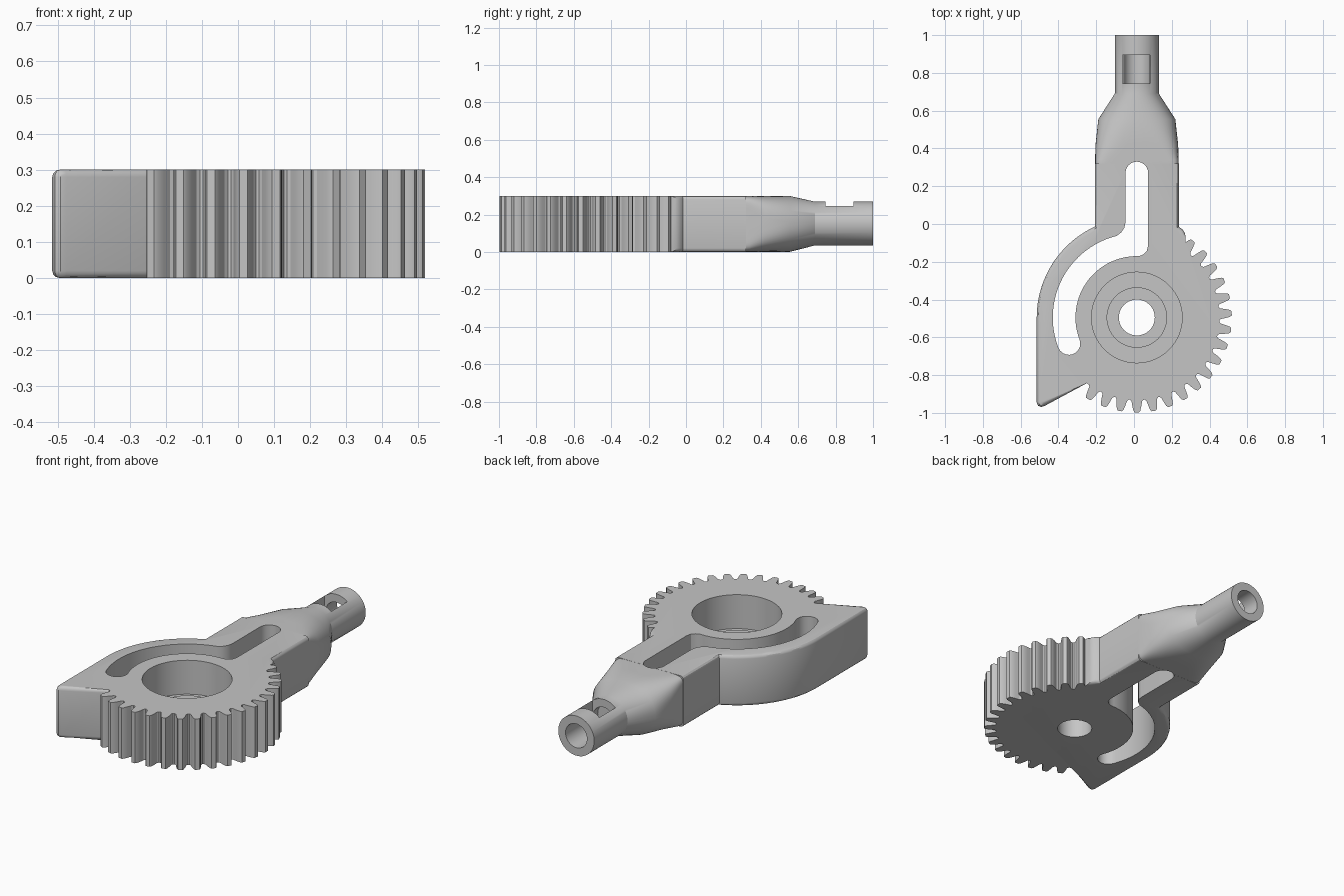
import bpy, bmesh, math
from mathutils import Matrix, Vector

if "Cube" in bpy.data.objects:
    bpy.data.objects.remove(bpy.data.objects["Cube"], do_unlink=True)

CX, CY, H = 0.015, -0.495, 0.30      # gear centre and plate thickness
TEETH = 35

grey = bpy.data.materials.new("light_grey")
grey.use_nodes = True
colour = (0.56, 0.56, 0.56, 1)
grey.diffuse_color = colour
grey.node_tree.nodes["Principled BSDF"].inputs["Base Color"].default_value = colour


def polar(r, deg):
    a = math.radians(deg)
    return (CX + r * math.cos(a), CY + r * math.sin(a))


def arc(r, start, end, steps):
    return [polar(r, start + (end - start) * i / steps) for i in range(steps + 1)]


def finish(bm, name):
    bmesh.ops.recalc_face_normals(bm, faces=bm.faces[:])
    mesh = bpy.data.meshes.new(name)
    bm.to_mesh(mesh)
    bm.free()
    mesh.materials.append(grey)
    ob = bpy.data.objects.new(name, mesh)
    bpy.context.collection.objects.link(ob)
    return ob


def prism(outline, z0, z1):
    bm = bmesh.new()
    face = bm.faces.new([bm.verts.new((x, y, z0)) for x, y in outline])
    top = bmesh.ops.extrude_face_region(bm, geom=[face])
    verts = [g for g in top["geom"] if isinstance(g, bmesh.types.BMVert)]
    bmesh.ops.translate(bm, verts=verts, vec=(0, 0, z1 - z0))
    return bm


def loft(rings):
    bm = bmesh.new()
    rows = [[bm.verts.new(p) for p in ring] for ring in rings]
    n = len(rows[0])
    for a, b in zip(rows, rows[1:]):
        for i in range(n):
            bm.faces.new((a[i], a[(i + 1) % n], b[(i + 1) % n], b[i]))
    bm.faces.new(rows[0])
    bm.faces.new(rows[-1])
    return bm


def combine(target, other, operation):
    mod = target.modifiers.new("combine", 'BOOLEAN')
    mod.operation, mod.object, mod.solver = operation, other, 'EXACT'
    bpy.ops.object.select_all(action='DESELECT')
    bpy.context.view_layer.objects.active = target
    target.select_set(True)
    bpy.ops.object.modifier_apply(modifier=mod.name)
    bpy.data.objects.remove(other, do_unlink=True)


# Plate outline: arm, curved shoulder, pointed stop, then the toothed rim
tooth = [(0.437, -4.6), (0.445, -3.6), (0.47, -2.9), (0.494, -2.1), (0.503, -1.3)]
tooth += [(r, -a) for r, a in reversed(tooth)]
outline = [(CX + 0.222, -0.015), (CX + 0.222, 0.32), (CX - 0.222, 0.32)]
outline += arc(0.53, 114.8, 180, 24)
outline += [(-0.515, -0.945), (-0.508, -0.962), (-0.492, -0.969), (-0.475, -0.964),
            (-0.25, -0.843)]
for k in range(-3, 15):
    middle = 270 + k * 360 / TEETH
    profile = tooth if k < 14 else tooth[:7]
    outline += [polar(r, middle + a) for r, a in profile]
outline += [polar(0.475, 417), polar(0.512, 420), polar(0.525, 422.5)]
bm = prism(outline, 0, H)

# Round the rims of the smooth part, leaving the gear teeth sharp
rim = []
for e in bm.edges:
    mid = (e.verts[0].co + e.verts[1].co) / 2
    level = abs(e.verts[0].co.z - e.verts[1].co.z) < 0.001
    if level and math.hypot(mid.x - CX, mid.y - CY) > 0.515 and mid.y < 0.31:
        rim.append(e)
bmesh.ops.bevel(bm, geom=rim, offset=0.02, segments=3, profile=0.5, affect='EDGES')
lever = finish(bm, "geared_lever")

# Neck: rounded block blending into the round socket (y, half width, half height, squareness)
sections = [(0.25, 0.221, 0.1495, 14), (0.34, 0.221, 0.1495, 9), (0.42, 0.219, 0.1495, 4),
            (0.555, 0.204, 0.1495, 2.3), (0.69, 0.117, 0.117, 2), (1.0, 0.117, 0.117, 2)]
SIDES = 64
rings = []
for y, a, b, power in sections:
    ring = []
    for i in range(SIDES):
        t = 2 * math.pi * (i + 0.5) / SIDES
        c, s = math.cos(t), math.sin(t)
        ring.append((CX + a * math.copysign(abs(c) ** (2 / power), c), y,
                     0.152 * (b < 0.14) + H / 2 * (b >= 0.14)
                     + b * math.copysign(abs(s) ** (2 / power), s)))
    rings.append(ring)
combine(lever, finish(loft(rings), "neck"), 'UNION')

# Hooked slot: straight run up the arm joined to an arc around the gear
R_OUT, R_IN, HALF = 0.445, 0.325, 0.06
slot = [(CX + HALF * math.cos(math.pi * i / 12), 0.27 + HALF * math.sin(math.pi * i / 12))
        for i in range(13)]
slot += [(CX - HALF, 0.01), (CX - 0.066, -0.02), (CX - 0.083, -0.045)]
slot += arc(R_OUT, 104, 201, 26)
end = Vector(polar((R_OUT + R_IN) / 2, 201))
for i in range(1, 10):
    a = math.radians(201 + 18 * i)
    slot.append((end.x + HALF * math.cos(a), end.y + HALF * math.sin(a)))
slot += arc(R_IN, 201, 88, 28)
slot += [(CX + 0.035, -0.161), (CX + 0.053, -0.142), (CX + HALF, -0.112)]
combine(lever, finish(prism(slot, -0.1, H + 0.1), "slot_cutter"), 'DIFFERENCE')

# Hub: stepped bore with a low raised ring around the shaft hole
steps = [(0.095, -0.1), (0.095, 0.13), (0.16, 0.13), (0.16, 0.10), (0.24, 0.10), (0.24, 0.4)]
rings = [[(*polar(r, 360 * i / 64), z) for i in range(64)] for r, z in steps]
combine(lever, finish(loft(rings), "hub_cutter"), 'DIFFERENCE')

# Socket: bore from the back end and a window in its top
bm = bmesh.new()
bmesh.ops.create_cone(bm, cap_ends=True, segments=48, radius1=0.07, radius2=0.07, depth=0.4,
                      matrix=Matrix.Translation((CX, 0.9, 0.152)) @ Matrix.Rotation(math.pi / 2, 4, 'X'))
combine(lever, finish(bm, "socket_cutter"), 'DIFFERENCE')
bm = bmesh.new()
bmesh.ops.create_cube(bm, size=1, matrix=Matrix.Translation((CX - 0.003, 0.82, 0.27))
                      @ Matrix.Diagonal((0.148, 0.15, 0.2, 1)))
combine(lever, finish(bm, "window_cutter"), 'DIFFERENCE')

bpy.ops.object.select_all(action='DESELECT')
lever.select_set(True)
bpy.context.view_layer.objects.active = lever
bpy.ops.object.shade_smooth_by_angle(angle=math.radians(30))
